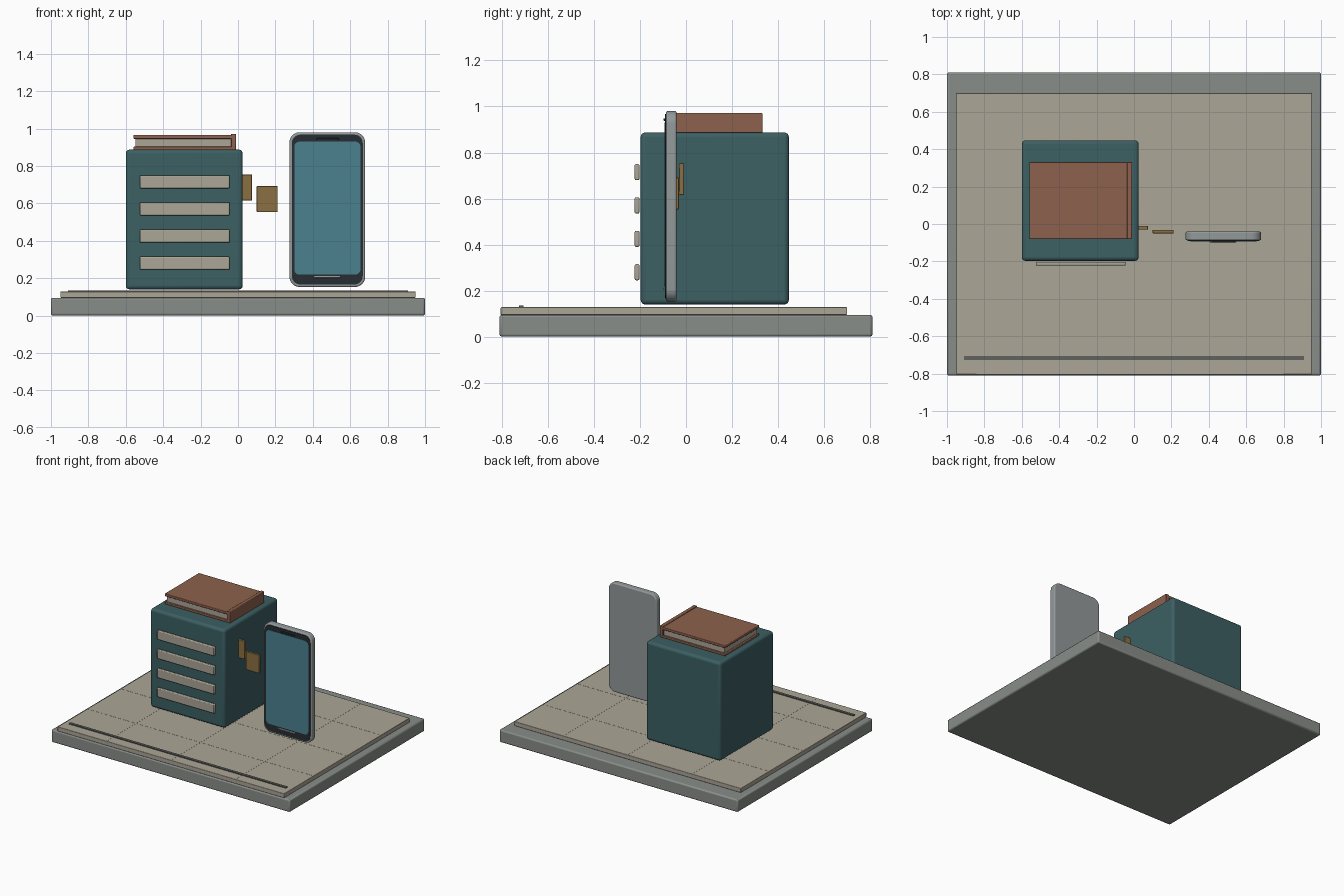
import bpy, bmesh, math

if "Cube" in bpy.data.objects:
    bpy.data.objects.remove(bpy.data.objects["Cube"])


def material(name, rgb):
    m = bpy.data.materials.new(name)
    m.diffuse_color = (*rgb, 1)
    m.use_nodes = True
    m.node_tree.nodes["Principled BSDF"].inputs["Base Color"].default_value = m.diffuse_color
    return m


STONE = material("stone_grey", (0.25, 0.27, 0.25))
SAND = material("sand", (0.41, 0.38, 0.31))
TEAL = material("deep_teal", (0.045, 0.115, 0.125))
BROWN = material("leather_brown", (0.27, 0.12, 0.075))
BRASS = material("brass", (0.26, 0.16, 0.055))
SILVER = material("silver", (0.29, 0.32, 0.32))
DARK = material("charcoal", (0.02, 0.027, 0.032))
GLASS = material("screen_blue", (0.07, 0.22, 0.28))
LINE = material("line_grey", (0.12, 0.12, 0.115))


def box(name, x, y, z, mat, bevel=0.0, segments=2, corner=0.0):
    """Box from ranges; corner rounds the edges along y, bevel softens all edges."""
    bm = bmesh.new()
    bmesh.ops.create_cube(bm, size=1)
    for v in bm.verts:
        for i, (a, b) in enumerate((x, y, z)):
            v.co[i] = a if v.co[i] < 0 else b
    if corner:
        along_y = [e for e in bm.edges
                   if abs(e.verts[0].co.y - e.verts[1].co.y) > 1e-5]
        bmesh.ops.bevel(bm, geom=along_y, offset=corner, segments=8,
                        profile=0.5, affect='EDGES')
    me = bpy.data.meshes.new(name)
    bm.to_mesh(me)
    bm.free()
    ob = bpy.data.objects.new(name, me)
    bpy.context.collection.objects.link(ob)
    me.materials.append(mat)
    if bevel:
        mod = ob.modifiers.new("soft_edges", 'BEVEL')
        mod.width = bevel
        mod.segments = segments
        mod.limit_method = 'ANGLE'
        mod.angle_limit = math.radians(40)
    if bevel or corner:
        bpy.ops.object.select_all(action='DESELECT')
        ob.select_set(True)
        bpy.context.view_layer.objects.active = ob
        bpy.ops.object.shade_smooth_by_angle(angle=math.radians(35))
    return ob


# Base slab and mat
box("base", (-1, 1), (-0.81, 0.81), (0, 0.095), STONE, 0.01)
box("mat", (-0.95, 0.95), (-0.805, 0.70), (0.095, 0.128), SAND, 0.003)
box("mat_front_strip", (-0.91, 0.91), (-0.726, -0.706), (0.126, 0.135), LINE)

# Fine grid lines on the mat
for i, x in enumerate((-0.54, 0, 0.54)):
    box(f"mat_line_long_{i}", (x - 0.002, x + 0.002), (-0.80, 0.695),
        (0.126, 0.1288), SAND)
for i, y in enumerate((-0.45, -0.05, 0.36)):
    box(f"mat_line_cross_{i}", (-0.945, 0.945), (y - 0.002, y + 0.002),
        (0.126, 0.1288), SAND)

# Cabinet block with four front slats
box("cabinet", (-0.60, 0.025), (-0.197, 0.447), (0.14, 0.887), TEAL, 0.02, 4)
for i in range(4):
    z = 0.28 + i * 0.145
    box(f"front_slat_{i}", (-0.525, -0.045), (-0.223, -0.202),
        (z - 0.035, z + 0.035), SAND, 0.006)

# Book lying on the cabinet
box("book_back_cover", (-0.56, -0.015), (-0.08, 0.332), (0.885, 0.903), BROWN, 0.004)
box("book_pages", (-0.548, -0.035), (-0.068, 0.32), (0.901, 0.947), SAND)
box("book_front_cover", (-0.56, -0.015), (-0.08, 0.332), (0.945, 0.965), BROWN, 0.004)
box("book_spine", (-0.038, -0.011), (-0.08, 0.332), (0.885, 0.972), BROWN, 0.004)

# Two brass plates beside the cabinet
box("plate_inner", (-0.035, 0.075), (-0.03, -0.01), (0.615, 0.754), BRASS, 0.003)
box("plate_outer", (0.10, 0.212), (-0.05, -0.031), (0.553, 0.692), BRASS, 0.003)

# Upright handset
box("handset_body", (0.275, 0.68), (-0.087, -0.041), (0.153, 0.98), SILVER,
    0.008, 3, corner=0.055)
box("handset_bezel", (0.288, 0.667), (-0.091, -0.08), (0.166, 0.967), DARK,
    corner=0.045)
box("handset_screen", (0.301, 0.655), (-0.093, -0.085), (0.219, 0.93), GLASS,
    corner=0.028)
box("handset_earpiece", (0.42, 0.54), (-0.098, -0.085), (0.938, 0.948), DARK, 0.003)
box("handset_bottom_bar", (0.405, 0.548), (-0.098, -0.085), (0.202, 0.212), SILVER, 0.003)
